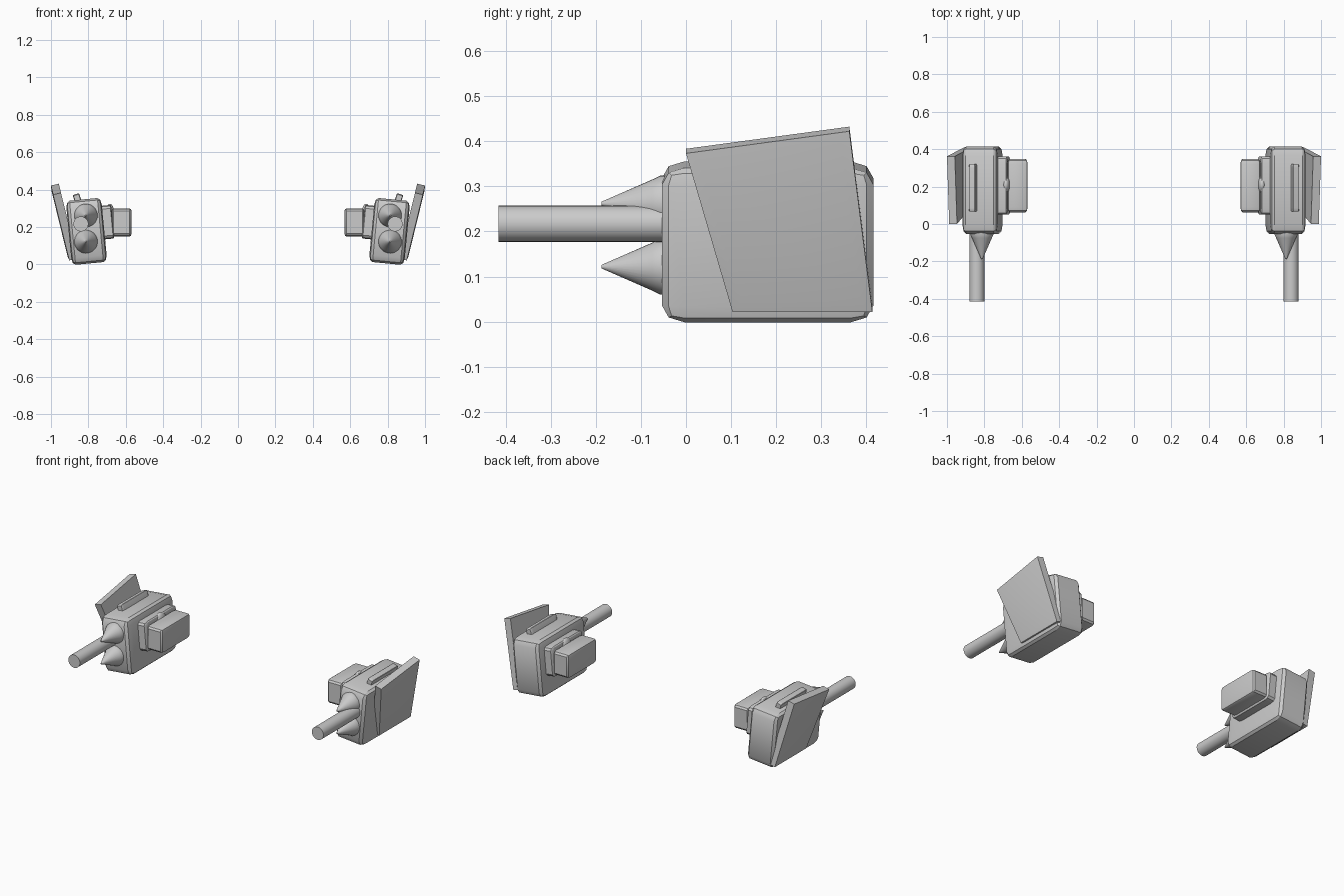
import bpy, bmesh
from math import radians
from mathutils import Matrix, Vector

cube = bpy.data.objects.get("Cube")
if cube:
    bpy.data.objects.remove(cube, do_unlink=True)

GREY = (0.6, 0.6, 0.6, 1)
mat = bpy.data.materials.new("plain grey")
mat.use_nodes = True
mat.diffuse_color = GREY
mat.node_tree.nodes["Principled BSDF"].inputs["Base Color"].default_value = GREY


def finish(name, bm, side):
    """Mirror to the wanted side, then make a smooth object with sharp edges."""
    bmesh.ops.transform(bm, matrix=Matrix.Diagonal((side, 1, 1, 1)), verts=bm.verts)
    bmesh.ops.recalc_face_normals(bm, faces=bm.faces)
    mesh = bpy.data.meshes.new(name)
    bm.to_mesh(mesh)
    bm.free()
    mesh.materials.append(mat)
    ob = bpy.data.objects.new(name, mesh)
    bpy.context.collection.objects.link(ob)
    bpy.ops.object.select_all(action='DESELECT')
    ob.select_set(True)
    bpy.context.view_layer.objects.active = ob
    bpy.ops.object.shade_smooth_by_angle(angle=radians(30))


def box(name, side, center, size, tilt=0, bevel=0.1, pitch=0):
    """Bevelled unit cube, stretched so the bevel follows the proportions."""
    bm = bmesh.new()
    bmesh.ops.create_cube(bm, size=1)
    bmesh.ops.bevel(bm, geom=bm.edges[:], offset=bevel, segments=2,
                    profile=0.5, affect='EDGES')
    m = (Matrix.Translation(center) @ Matrix.Rotation(radians(tilt), 4, 'Y')
         @ Matrix.Rotation(radians(pitch), 4, 'X') @ Matrix.Diagonal((*size, 1)))
    bmesh.ops.transform(bm, matrix=m, verts=bm.verts)
    finish(name, bm, side)


def turned(name, side, x, z, profile, sides=32):
    """Rings of (y, radius) joined along the y axis, with closed ends."""
    bm = bmesh.new()
    rings = []
    for y, r in profile:
        spin = [Matrix.Rotation(radians(360 * i / sides), 3, 'Y') for i in range(sides)]
        rings.append([bm.verts.new(Vector((x, y, z)) + m @ Vector((0, 0, r))) for m in spin])
    for a, b in zip(rings, rings[1:]):
        for i in range(sides):
            j = (i + 1) % sides
            bm.faces.new((a[i], a[j], b[j], b[i]))
    bm.faces.new(rings[0])
    bm.faces.new(rings[-1])
    finish(name, bm, side)


def shield(name, side):
    """Leaning four-cornered armour plate with a slightly raised outer face."""
    outline = [(0.0, 0.373), (0.362, 0.422), (0.413, 0.022), (0.103, 0.022)]
    normal = Vector((0.971, 0, -0.238))
    bm = bmesh.new()
    outer = [bm.verts.new((1.0 - (0.422 - z) * 0.245, y, z)) for y, z in outline]
    inner = [bm.verts.new(v.co - normal * 0.043) for v in outer]
    front = bm.faces.new(outer)
    bm.faces.new(inner[::-1])
    for i in range(4):
        j = (i + 1) % 4
        bm.faces.new((outer[i], inner[i], inner[j], outer[j]))
    bmesh.ops.recalc_face_normals(bm, faces=bm.faces)
    bmesh.ops.inset_region(bm, faces=[front], thickness=0.035, depth=0.004)
    finish(name, bm, side)


def bulge(name, side, center, size):
    bm = bmesh.new()
    bmesh.ops.create_uvsphere(bm, u_segments=24, v_segments=12, radius=1)
    bmesh.ops.transform(bm, verts=bm.verts,
                        matrix=Matrix.Translation(center) @ Matrix.Diagonal((*size, 1)))
    finish(name, bm, side)


for side, label in ((1, "left"), (-1, "right")):
    # Main housing, leaning outward
    box(label + "_body", side, (0.81, 0.181, 0.177), (0.19, 0.468, 0.344), 5.5, 0.107)
    # Ridge on the housing top
    box(label + "_top_fin", side, (0.857, 0.193, 0.345), (0.035, 0.255, 0.065), 18, 0.08)
    # Mount, joint and box on the inner side
    box(label + "_mount_plate", side, (0.7, 0.205, 0.226), (0.062, 0.31, 0.18), 5.5, 0.1)
    bulge(label + "_joint", side, (0.685, 0.21, 0.235), (0.03, 0.062, 0.09))
    box(label + "_inner_box", side, (0.622, 0.205, 0.225), (0.106, 0.285, 0.15), 0, 0.1)
    # Outer armour
    shield(label + "_shield", side)
    # Barrel and two spikes on the front
    turned(label + "_barrel", side, 0.84, 0.217, [(-0.415, 0.04), (0.0, 0.04)])
    for z, place in ((0.262, "upper"), (0.122, "lower")):
        turned(f"{label}_{place}_spike", side, 0.813, z,
               [(-0.187, 0.004), (-0.075, 0.053), (-0.057, 0.062), (0.0, 0.062)])
